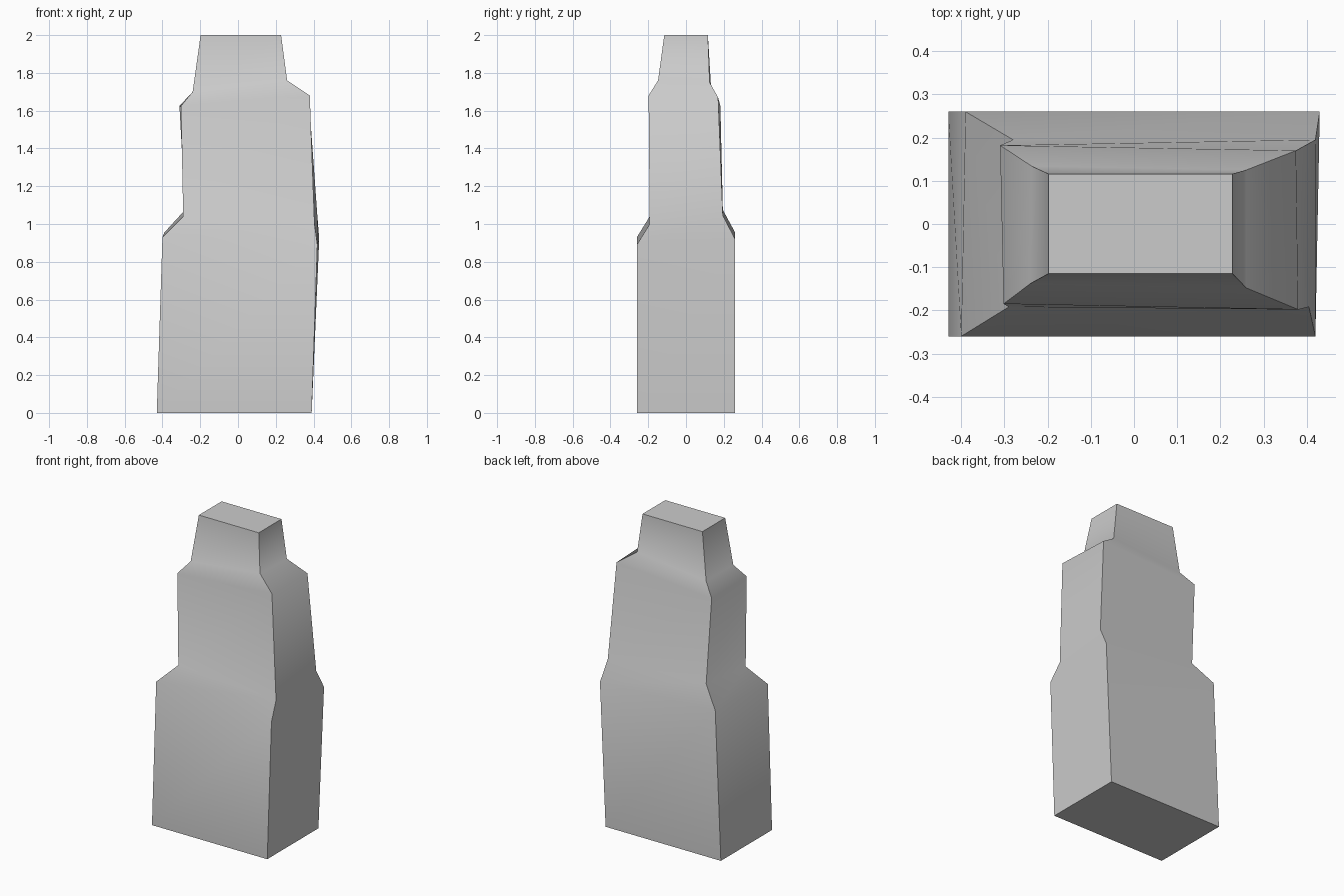
import bpy, bmesh, math

if "Cube" in bpy.data.objects:
    bpy.data.objects.remove(bpy.data.objects["Cube"])

# Cross-sections from base to top; corners: front-left, front-right, back-right, back-left
sections = [
    [(-.43, -.26, 0), (.39, -.26, 0), (.39, .26, 0), (-.43, .26, 0)],
    [(-.40, -.26, .93), (.42, -.26, .89), (.43, .26, .92), (-.39, .26, .955)],
    [(-.29, -.192, 1.04), (.405, -.192, 1.00), (.42, .195, 1.045), (-.28, .195, 1.075)],
    [(-.302, -.185, 1.625), (.38, -.198, 1.68), (.375, .17, 1.67), (-.31, .182, 1.625)],
    [(-.24, -.138, 1.70), (.26, -.148, 1.76), (.26, .125, 1.75), (-.237, .134, 1.70)],
    [(-.198, -.115, 2), (.228, -.115, 2), (.228, .116, 2), (-.198, .116, 2)],
]

# Stepped block lofted through the sections
bm = bmesh.new()
rings = [[bm.verts.new(p) for p in s] for s in sections]
for low, high in zip(rings, rings[1:]):
    for i in range(4):
        j = (i + 1) % 4
        bm.faces.new((low[i], low[j], high[j], high[i]))
bm.faces.new(rings[0][::-1])
bm.faces.new(rings[-1])
bmesh.ops.recalc_face_normals(bm, faces=bm.faces)
mesh = bpy.data.meshes.new("stepped_pillar")
bm.to_mesh(mesh)
bm.free()
pillar = bpy.data.objects.new("stepped_pillar", mesh)
bpy.context.collection.objects.link(pillar)

# Soft shoulders, crisp corners
bpy.context.view_layer.objects.active = pillar
pillar.select_set(True)
bpy.ops.object.shade_smooth_by_angle(angle=math.radians(58))
